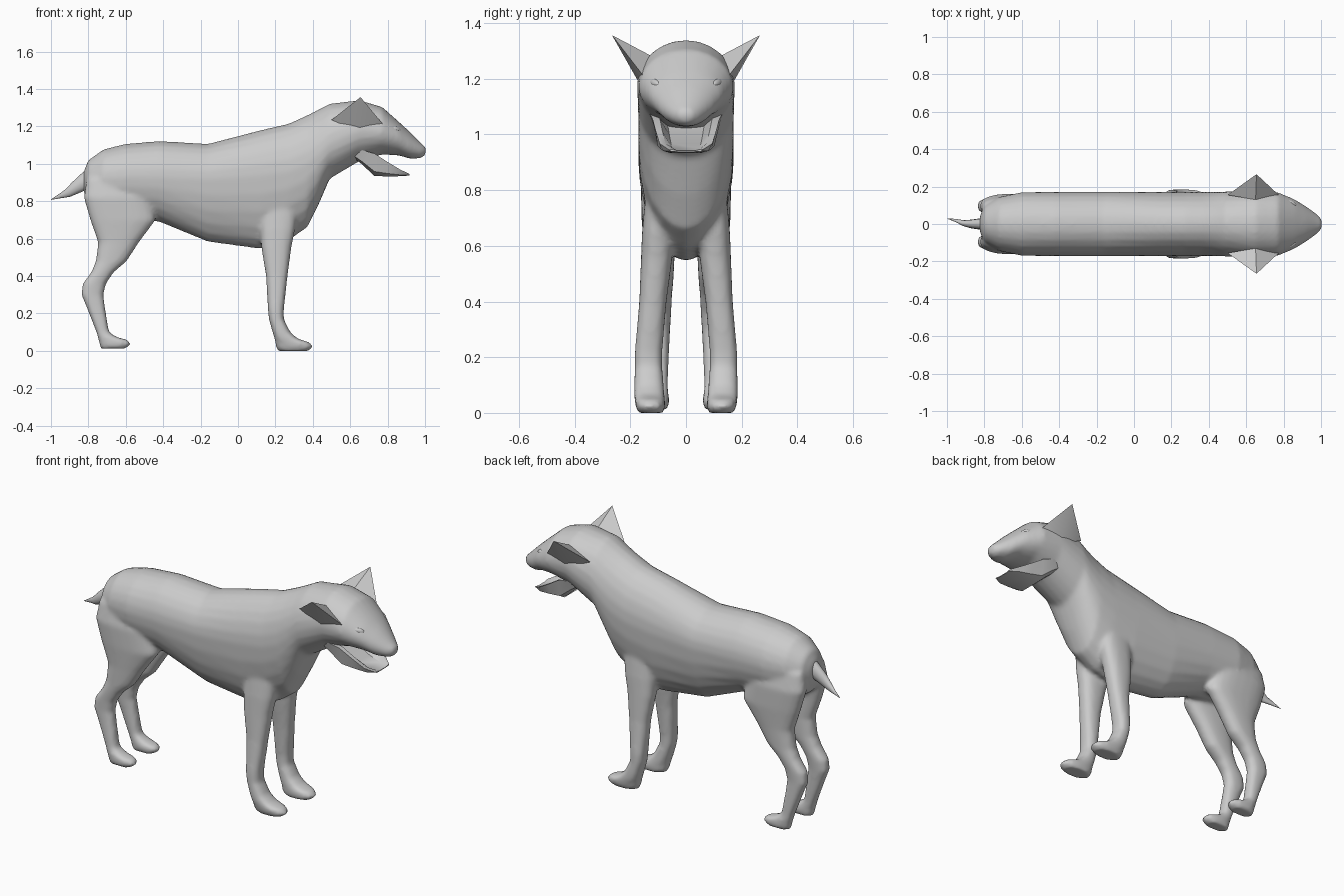
import bpy, bmesh
from math import sin, cos, pi
from mathutils import Vector

if "Cube" in bpy.data.objects:
    bpy.data.objects.remove(bpy.data.objects["Cube"])

coat = bpy.data.materials.new("grey coat")
coat.use_nodes = True
GREY = (0.6, 0.6, 0.6, 1)
coat.diffuse_color = GREY
coat.node_tree.nodes["Principled BSDF"].inputs["Base Color"].default_value = GREY
SIDES = 24


def loft(bm, rings):
    """Skin a list of point rings and cap both ends."""
    loops = [[bm.verts.new(p) for p in ring] for ring in rings]
    n = len(loops[0])
    for a, b in zip(loops, loops[1:]):
        for i in range(n):
            j = (i + 1) % n
            bm.faces.new((a[i], a[j], b[j], b[i]))
    bm.faces.new(loops[0])
    bm.faces.new(loops[-1])


def finish(bm, name, angle=None):
    bmesh.ops.recalc_face_normals(bm, faces=bm.faces)
    mesh = bpy.data.meshes.new(name)
    bm.to_mesh(mesh)
    bm.free()
    mesh.materials.append(coat)
    obj = bpy.data.objects.new(name, mesh)
    bpy.context.collection.objects.link(obj)
    if angle:
        bpy.ops.object.select_all(action="DESELECT")
        obj.select_set(True)
        bpy.context.view_layer.objects.active = obj
        bpy.ops.object.shade_smooth_by_angle(angle=angle)
    return obj


def body_ring(x, top, wide, bottom, half):
    """Egg-shaped upright section, widest at height wide."""
    ring = []
    for i in range(SIDES):
        a = 2 * pi * i / SIDES
        reach = top - wide if sin(a) > 0 else wide - bottom
        ring.append((x, half * cos(a), wide + reach * sin(a)))
    return ring


def leg_ring(z, x0, x1, y0, y1, side):
    """Slightly boxy level section."""
    ring = []
    for i in range(SIDES):
        a = 2 * pi * i / SIDES
        c, s = [abs(v) ** 0.8 * (1 if v > 0 else -1) for v in (cos(a), sin(a))]
        ring.append(((x0 + x1) / 2 + c * (x1 - x0) / 2,
                     side * ((y0 + y1) / 2 + s * (y1 - y0) / 2), z))
    return ring


# Torso, neck and head: x, top, widest height, bottom, half width
TORSO = [
    (-.825, .96, .91, .85, .04), (-.80, 1.02, .91, .78, .10),
    (-.72, 1.077, .92, .73, .145), (-.6, 1.107, .93, .715, .17),
    (-.42, 1.122, .93, .69, .172), (-.16, 1.107, .92, .583, .172),
    (.12, 1.18, .94, .545, .172), (.27, 1.215, .96, .59, .172),
    (.37, 1.26, 1.0, .66, .172), (.43, 1.29, 1.05, .78, .172),
    (.49, 1.322, 1.11, .92, .174), (.65, 1.34, 1.18, 1.015, .176),
    (.77, 1.305, 1.17, 1.05, .17), (.86, 1.225, 1.14, 1.045, .132),
    (.92, 1.17, 1.10, 1.027, .095), (.98, 1.11, 1.07, 1.03, .052),
    (1.005, 1.088, 1.075, 1.05, .025)]
# Legs down to the paws: z, back x, front x, inner y, outer y
FRONT_LEG = [
    (.85, .12, .32, .06, .14), (.65, .12, .305, .045, .158),
    (.55, .125, .285, .05, .162), (.4, .15, .265, .07, .168),
    (.22, .16, .245, .085, .184), (.17, .165, .245, .085, .184),
    (.1, .185, .28, .08, .187), (.065, .195, .32, .077, .187),
    (.045, .2, .385, .075, .185), (.02, .203, .402, .075, .18),
    (0, .215, .375, .08, .172)]
HIND_LEG = [
    (.92, -.81, -.5, .04, .14), (.82, -.825, -.47, .03, .162),
    (.7, -.79, -.44, .035, .16), (.58, -.748, -.53, .04, .15),
    (.48, -.76, -.595, .045, .145), (.42, -.785, -.665, .05, .142),
    (.36, -.83, -.705, .053, .138), (.3, -.838, -.72, .057, .135),
    (.24, -.812, -.712, .06, .136), (.1, -.757, -.69, .065, .14),
    (.075, -.75, -.65, .063, .145), (.055, -.745, -.58, .06, .148),
    (.035, -.74, -.575, .06, .148), (.012, -.735, -.6, .065, .142)]

bm = bmesh.new()
loft(bm, [body_ring(*s) for s in TORSO])
for side in (1, -1):
    for leg in (FRONT_LEG, HIND_LEG):
        loft(bm, [leg_ring(*s, side) for s in leg])
body = finish(bm, "body_and_legs")

# Fuse the overlapping volumes into one soft skin
fuse = body.modifiers.new("fuse", "REMESH")
fuse.mode = "VOXEL"
fuse.voxel_size = 0.012
fuse.use_smooth_shade = True
soften = body.modifiers.new("soften", "SMOOTH")
soften.factor = 0.5
soften.iterations = 6

# Hollow lower jaw: x, half width, rim, underside, floor
JAW = [(.62, .13, 1.09, 1.03, 1.06), (.66, .13, 1.075, 1.0, 1.03),
       (.73, .12, 1.055, .935, 1.0), (.8, .108, 1.01, .933, .968),
       (.87, .095, .968, .934, .95), (.918, .062, .946, .938, .942)]
bm = bmesh.new()
rings = []
for x, half, rim, under, floor in JAW:
    right = [(1, rim), (.85, under + (rim - under) * .2), (.5, under)]
    inner = [(.5, floor), (.78, rim)]
    outline = (right + [(-y, z) for y, z in reversed(right)]
               + [(-y, z) for y, z in reversed(inner)] + inner)
    rings.append([(x, half * y, z) for y, z in outline])
loft(bm, rings)
finish(bm, "lower_jaw", 0.7)

# Pointed ears
for side, name in ((1, "left_ear"), (-1, "right_ear")):
    bm = bmesh.new()
    base = [(.5, .155, 1.235), (.65, .13, 1.285), (.785, .145, 1.2), (.65, .16, 1.17)]
    ring = [bm.verts.new((x, side * y, z)) for x, y, z in base]
    tip = bm.verts.new((.655, side * .266, 1.357))
    for i in range(4):
        bm.faces.new((ring[i], ring[(i + 1) % 4], tip))
    bm.faces.new(ring)
    finish(bm, name, 0.5)

# Small closed eyes
for side, name in ((1, "left_eye"), (-1, "right_eye")):
    bm = bmesh.new()
    bmesh.ops.create_uvsphere(bm, u_segments=16, v_segments=8, radius=1)
    for v in bm.verts:
        x, y, z = v.co
        v.co = Vector((.845 + .026 * x, side * (.111 + .014 * y - .012 * x),
                       1.185 + .014 * z - .006 * x))
    finish(bm, name, 1.2)

# Tapering tail: x, y, z, radius
TAIL = [(-.77, 0, .93, .05), (-.82, 0, .905, .038), (-.87, 0, .872, .029),
        (-.91, .004, .844, .02), (-.95, .018, .828, .011), (-1, .03, .809, .001)]
bm = bmesh.new()
rings = []
for x, y, z, r in TAIL:
    rings.append([(x + .6 * r * sin(2 * pi * i / 12), y + .8 * r * cos(2 * pi * i / 12),
                   z - r * sin(2 * pi * i / 12)) for i in range(12)])
loft(bm, rings)
finish(bm, "tail", 1.0)
